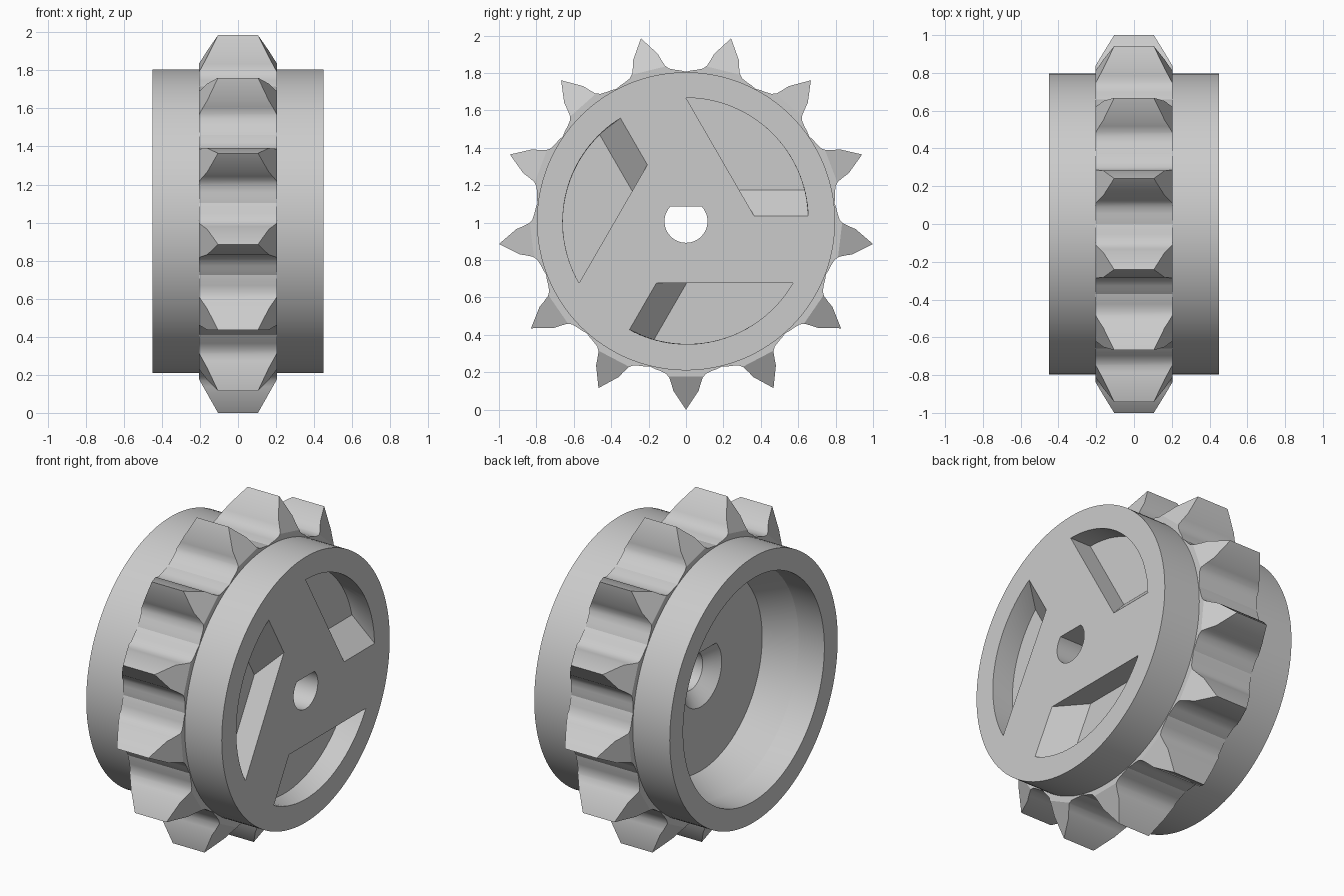
import bpy, bmesh
from math import sin, cos, asin, pi, radians
from mathutils import Matrix, Vector

cube = bpy.data.objects.get("Cube")
if cube:
    bpy.data.objects.remove(cube, do_unlink=True)

CENTRE = Vector((0, 0, 1.007))   # wheel axis runs along x
TEETH = 13
STEP = 2 * pi / TEETH

grey = bpy.data.materials.new("plain_grey")
grey.use_nodes = True
grey.diffuse_color = (0.6, 0.6, 0.6, 1)
grey.node_tree.nodes["Principled BSDF"].inputs["Base Color"].default_value = (0.6, 0.6, 0.6, 1)


def make_object(name, bm):
    bmesh.ops.recalc_face_normals(bm, faces=bm.faces)
    mesh = bpy.data.meshes.new(name)
    bm.to_mesh(mesh)
    bm.free()
    mesh.materials.append(grey)
    obj = bpy.data.objects.new(name, mesh)
    obj.location = CENTRE
    bpy.context.collection.objects.link(obj)
    return obj


def loft(name, rings):
    """Bridge equal rings of points and cap both ends."""
    bm = bmesh.new()
    loops = [[bm.verts.new(p) for p in ring] for ring in rings]
    n = len(loops[0])
    for a, b in zip(loops, loops[1:]):
        for i in range(n):
            j = (i + 1) % n
            bm.faces.new((a[i], a[j], b[j], b[i]))
    bm.faces.new(loops[0])
    bm.faces.new(loops[-1])
    return make_object(name, bm)


def circle(x, r, n=128):
    return [(x, r * cos(2 * pi * i / n), r * sin(2 * pi * i / n)) for i in range(n)]


def d_shape(x, s, n=40):
    """Round bore with a flat on its upper side."""
    start = asin(0.078 / 0.115)
    sweep = pi + 2 * start
    angles = [pi - start + sweep * i / n for i in range(n + 1)]
    return [(x, s * 0.115 * cos(a), s * 0.115 * sin(a)) for a in angles]


def pocket_section(x, n=32):
    """Arc, slanted side and a ramped end that moves with depth."""
    end = 0.028 + (0.45 - x)
    first = asin(end / 0.66)
    pts = [(x, 0.66 * cos(a), 0.66 * sin(a))
           for a in (first + (pi / 2 - first) * i / n for i in range(n + 1))]
    return pts + [(x, (0.33 - 0.5 * end) / cos(radians(30)), end)]


# Hub drum: flat on one end, stepped conical recess in the other
drum = loft("wheel_drum", [circle(0.45, 0.797), circle(-0.45, 0.797), circle(-0.45, 0.67),
                           circle(-0.28, 0.67), circle(-0.10, 0.58)])

# Cutters: flared axle bore and three ramped pockets
cutters = [loft("axle_bore_cutter", [d_shape(0.5, 1), d_shape(-0.03, 1), d_shape(-0.17, 2.4)])]
for k in range(3):
    cutter = loft("pocket_cutter", [pocket_section(0.5), pocket_section(0.31)])
    cutter.rotation_euler.x = k * 2 * pi / 3
    cutters.append(cutter)
for cutter in cutters:
    cutter.hide_render = True
    mod = drum.modifiers.new("cut", "BOOLEAN")
    mod.operation = "DIFFERENCE"
    mod.solver = "EXACT"
    mod.object = cutter

# Bake the cuts and drop the cutters
bpy.context.view_layer.update()
baked = bpy.data.meshes.new_from_object(drum.evaluated_get(bpy.context.evaluated_depsgraph_get()))
drum.modifiers.clear()
drum.data = baked
for cutter in cutters:
    bpy.data.objects.remove(cutter, do_unlink=True)

# One tooth: half outline (sideways, radius) from tip to valley, mirrored
half = [(0, 1.007), (0.068, 0.905), (0.078, 0.87), (0.09, 0.835),
        (0.108, 0.814), (0.14, 0.799), (0.165, 0.79)]
valley = (0.8 * sin(STEP / 2), 0.8 * cos(STEP / 2))
root = (0.7 * sin(STEP / 2), 0.7 * cos(STEP / 2))
half += [valley, root]
outline = [(-y, z) for y, z in reversed(half[1:])] + half

bm = bmesh.new()
left = [bm.verts.new((0.205, y, z)) for y, z in outline]
right = [bm.verts.new((-0.205, y, z)) for y, z in outline]
bm.faces.new(left)
bm.faces.new(right)
for i in range(1, len(outline) - 2):
    bm.faces.new((left[i], left[i + 1], right[i + 1], right[i]))

# Chamfer both sides of the tooth
for side in (1, -1):
    cut = bmesh.ops.bisect_plane(bm, geom=bm.verts[:] + bm.edges[:] + bm.faces[:], dist=1e-5,
                                 plane_co=(0.205 * side, 0, 0.83),
                                 plane_no=(0.177 * side, 0, 0.1), clear_outer=True)
    edges = [e for e in cut["geom_cut"] if isinstance(e, bmesh.types.BMEdge)]
    bmesh.ops.holes_fill(bm, edges=edges, sides=0)

# Repeat around the axis, one tooth pointing straight down
tooth = bm.verts[:] + bm.edges[:] + bm.faces[:]
bmesh.ops.rotate(bm, verts=bm.verts[:], cent=(0, 0, 0), matrix=Matrix.Rotation(pi, 3, "X"))
for k in range(1, TEETH):
    copy = bmesh.ops.duplicate(bm, geom=tooth)["geom"]
    verts = [v for v in copy if isinstance(v, bmesh.types.BMVert)]
    bmesh.ops.rotate(bm, verts=verts, cent=(0, 0, 0), matrix=Matrix.Rotation(k * STEP, 3, "X"))
bmesh.ops.remove_doubles(bm, verts=bm.verts[:], dist=1e-4)
teeth = make_object("tooth_ring", bm)

# Smooth curves, crisp corners
for obj in (drum, teeth):
    bpy.ops.object.select_all(action="DESELECT")
    obj.select_set(True)
    bpy.context.view_layer.objects.active = obj
    bpy.ops.object.shade_smooth_by_angle(angle=radians(25))
